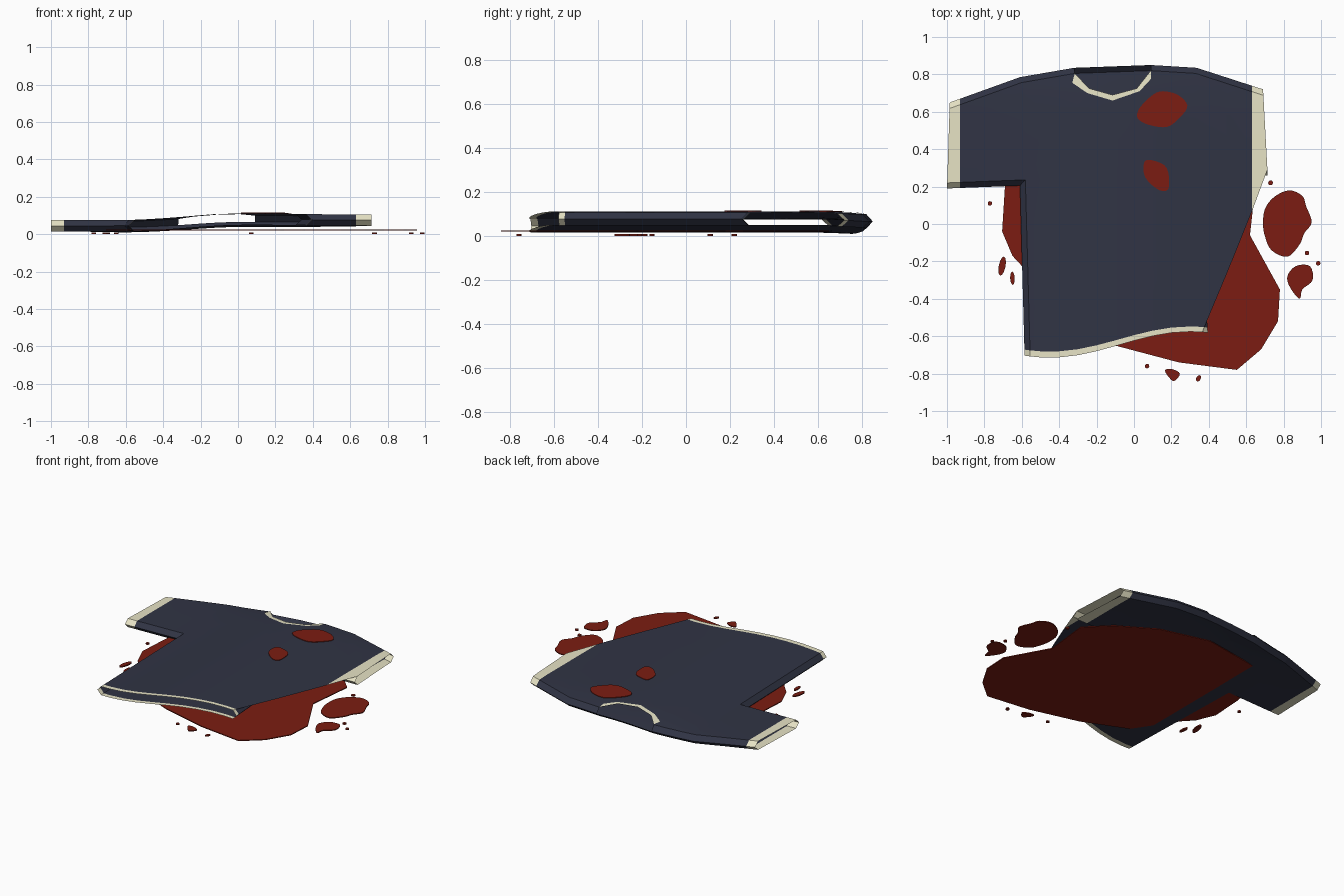
import bpy, bmesh, math
from mathutils import Vector

if "Cube" in bpy.data.objects:
    bpy.data.objects.remove(bpy.data.objects["Cube"])


def material(name, rgb):
    m = bpy.data.materials.new(name)
    m.diffuse_color = (*rgb, 1)
    m.use_nodes = True
    m.node_tree.nodes["Principled BSDF"].inputs["Base Color"].default_value = m.diffuse_color
    return m


NAVY = material("navy cloth", (0.030, 0.034, 0.058))
CREAM = material("cream trim", (0.80, 0.77, 0.56))
RED = material("dark red", (0.20, 0.012, 0.006))


def finish(bm, name, *mats, angle=None):
    bmesh.ops.recalc_face_normals(bm, faces=bm.faces[:])
    me = bpy.data.meshes.new(name)
    bm.to_mesh(me)
    bm.free()
    ob = bpy.data.objects.new(name, me)
    bpy.context.collection.objects.link(ob)
    for m in mats:
        me.materials.append(m)
    if angle:
        bpy.ops.object.select_all(action='DESELECT')
        ob.select_set(True)
        bpy.context.view_layer.objects.active = ob
        bpy.ops.object.shade_smooth_by_angle(angle=math.radians(angle))
    return ob


def clamp(t):
    return max(0.0, min(1.0, t))


def drape(co):
    """Lift the right half of the cloth and wave the hem."""
    x, y, h = co
    t = clamp((x + 0.65) / 0.65)
    z = h + 0.015 + 0.03 * t * t * (3 - 2 * t)
    z += 0.006 * math.exp(-((x - 0.1) / 0.3) ** 2) - 0.015 * clamp((y - 0.6) / 0.25) ** 2
    y += clamp((0.2 - y) / 0.85) * 0.07 * math.sin(math.pi / 2 * (x + 0.075) / 0.375)\
        if -0.75 < x < 0.6 else 0
    return Vector((x, y, z))


# Shirt outline, counterclockwise; OPEN edges are hem and cuffs, NECK is the neckline
OUT = [(-0.585, -0.645), (0.395, -0.645), (0.34, 0.25), (0.715, 0.26), (0.69, 0.72),
       (0.335, 0.835), (0.09, 0.85), (-0.32, 0.835), (-0.61, 0.785), (-0.985, 0.65),
       (-1.0, 0.19), (-0.61, 0.205)]
OPEN, NECK, N = {0, 3, 9}, 6, len(OUT)
NECK_IN = [(0.015, 0.725), (-0.115, 0.69), (-0.24, 0.725)]
THICK, INSET = 0.06, 0.03


def inset_outline():
    lines = []
    for i in range(N):
        a, b = Vector(OUT[i]), Vector(OUT[(i + 1) % N])
        d = (b - a).normalized()
        lines.append((a + Vector((-d.y, d.x)) * (0 if i in OPEN else INSET), d))
    pts = []
    for i in range(N):
        (p, d), (q, e) = lines[i - 1], lines[i]
        t = (q - p).cross(e) / d.cross(e)
        pts.append(p + d * t)
    return pts


# Shirt: front and back panels joined by folded side edges
inner = inset_outline()
bm = bmesh.new()
rim = [bm.verts.new((*p, THICK / 2)) for p in OUT]
back = [bm.verts.new((*p, 0)) for p in inner]
front = [bm.verts.new((*p, THICK)) for p in inner]
neck = [bm.verts.new((*p, THICK)) for p in NECK_IN]
bm.faces.new(back[::-1])
bm.faces.new(front[:NECK + 1] + neck + front[NECK + 1:])
for i in range(N):
    j = (i + 1) % N
    if i not in OPEN:
        bm.faces.new((back[i], back[j], rim[j], rim[i]))
        if i != NECK:
            bm.faces.new((rim[i], rim[j], front[j], front[i]))
bmesh.ops.triangulate(bm, faces=bm.faces[:])
cuts = [((x, 0, 0), (1, 0, 0)) for x in
        [-0.93, 0.63] + [-0.8 + 0.1 * k for k in range(14)]]
cuts += [((0, y, 0), (0, 1, 0)) for y in (-0.615, -0.4, -0.1, 0.2, 0.45, 0.62, 0.72)]
for co, no in cuts:
    bmesh.ops.bisect_plane(bm, geom=bm.verts[:] + bm.edges[:] + bm.faces[:],
                           dist=1e-5, plane_co=co, plane_no=no)
for f in bm.faces:
    c = f.calc_center_median()
    f.material_index = int(c.x < -0.93 or c.x > 0.63 or c.y < -0.615)
for v in bm.verts:
    v.co = drape(v.co)
finish(bm, "shirt", NAVY, CREAM, angle=35)

# Collar band along the front neckline
top = [tuple(inner[NECK])] + NECK_IN + [tuple(inner[NECK + 1])]
low = [(0.09, 0.775), (0.03, 0.71), (-0.115, 0.66), (-0.25, 0.70), (-0.33, 0.755)]
bm = bmesh.new()
rows = [[bm.verts.new(drape((*p, THICK + 0.003))) for p in r] for r in (top, low)]
for i in range(4):
    bm.faces.new((rows[0][i], rows[0][i + 1], rows[1][i + 1], rows[1][i]))
finish(bm, "collar", CREAM)


def rounded(pts, steps=4):
    """Closed smooth curve through the points."""
    p, n, out = [Vector(q) for q in pts], len(pts), []
    for i in range(n):
        a, b, c, d = p[i - 1], p[i], p[(i + 1) % n], p[(i + 2) % n]
        for k in range(steps):
            t = k / steps
            out.append(0.5 * (2 * b + (c - a) * t + (2 * a - 5 * b + 4 * c - d) * t * t
                              + (3 * b - a - 3 * c + d) * t ** 3))
    return out


def slab(name, pts, z, height, on_cloth=False):
    bm = bmesh.new()
    low, high = [[bm.verts.new(drape((*p, THICK + z + h)) if on_cloth else (*p, z + h))
                  for p in pts] for h in (0, height)]
    bm.faces.new(low[::-1])
    bm.faces.new(high)
    n = len(pts)
    for i in range(n):
        j = (i + 1) % n
        bm.faces.new((low[i], low[j], high[j], high[i]))
    finish(bm, name, RED)


def oval(x, y, rx, ry, turn=0):
    c, s = math.cos(turn), math.sin(turn)
    ring = [(rx * math.cos(a * math.pi / 6), ry * math.sin(a * math.pi / 6)) for a in range(12)]
    return [(x + u * c - v * s, y + u * s + v * c) for u, v in ring]


# Faceted pool under the shirt
slab("pool", [(-0.69, 0.2), (-0.705, -0.04), (-0.65, -0.17), (-0.585, -0.24), (-0.40, -0.52),
              (-0.1, -0.65), (0.24, -0.74), (0.55, -0.78), (0.68, -0.67), (0.77, -0.52),
              (0.78, -0.35), (0.62, -0.06), (0.655, 0.26), (0.505, 0.41), (0.26, 0.56),
              (-0.08, 0.65), (-0.51, 0.58), (-0.64, 0.42)], 0.02, 0.006)

# Splashes beside the pool
slab("large_splash", rounded([(0.70, 0.08), (0.75, 0.145), (0.83, 0.18), (0.90, 0.15),
     (0.92, 0.095), (0.95, 0.01), (0.91, -0.05), (0.885, -0.11), (0.82, -0.175),
     (0.735, -0.14), (0.70, -0.065), (0.69, 0.0)]), 0.02, 0.006)
slab("medium_splash", rounded([(0.82, -0.28), (0.865, -0.225), (0.94, -0.225), (0.955, -0.30),
     (0.90, -0.35), (0.885, -0.40), (0.835, -0.34)]), 0.02, 0.006)
slab("small_splash", rounded([(0.165, -0.785), (0.2, -0.775), (0.245, -0.80),
     (0.21, -0.84)]), 0.02, 0.006)
slab("drop_high", oval(0.345, -0.825, 0.012, 0.018, -0.5), 0.02, 0.006)

# Drops on the floor
for i, d in enumerate([(0.07, -0.76, 0.012, 0.012), (0.73, 0.22, 0.013, 0.013),
                       (0.925, -0.155, 0.012, 0.012), (0.985, -0.21, 0.012, 0.012),
                       (-0.77, 0.11, 0.012, 0.012), (-0.705, -0.225, 0.018, 0.052, -0.2),
                       (-0.65, -0.29, 0.012, 0.036, 0.05)]):
    slab(f"drop_{i + 1}", oval(*d), 0, 0.008)

# Stains on the chest
slab("chest_stain", rounded([(0.03, 0.62), (0.10, 0.69), (0.155, 0.71), (0.235, 0.69),
     (0.285, 0.635), (0.255, 0.58), (0.18, 0.52), (0.08, 0.53), (0.02, 0.565)]),
     0.001, 0.004, True)
slab("lower_stain", rounded([(0.055, 0.33), (0.10, 0.34), (0.175, 0.30), (0.185, 0.19),
     (0.135, 0.18), (0.06, 0.25)]), 0.001, 0.004, True)
